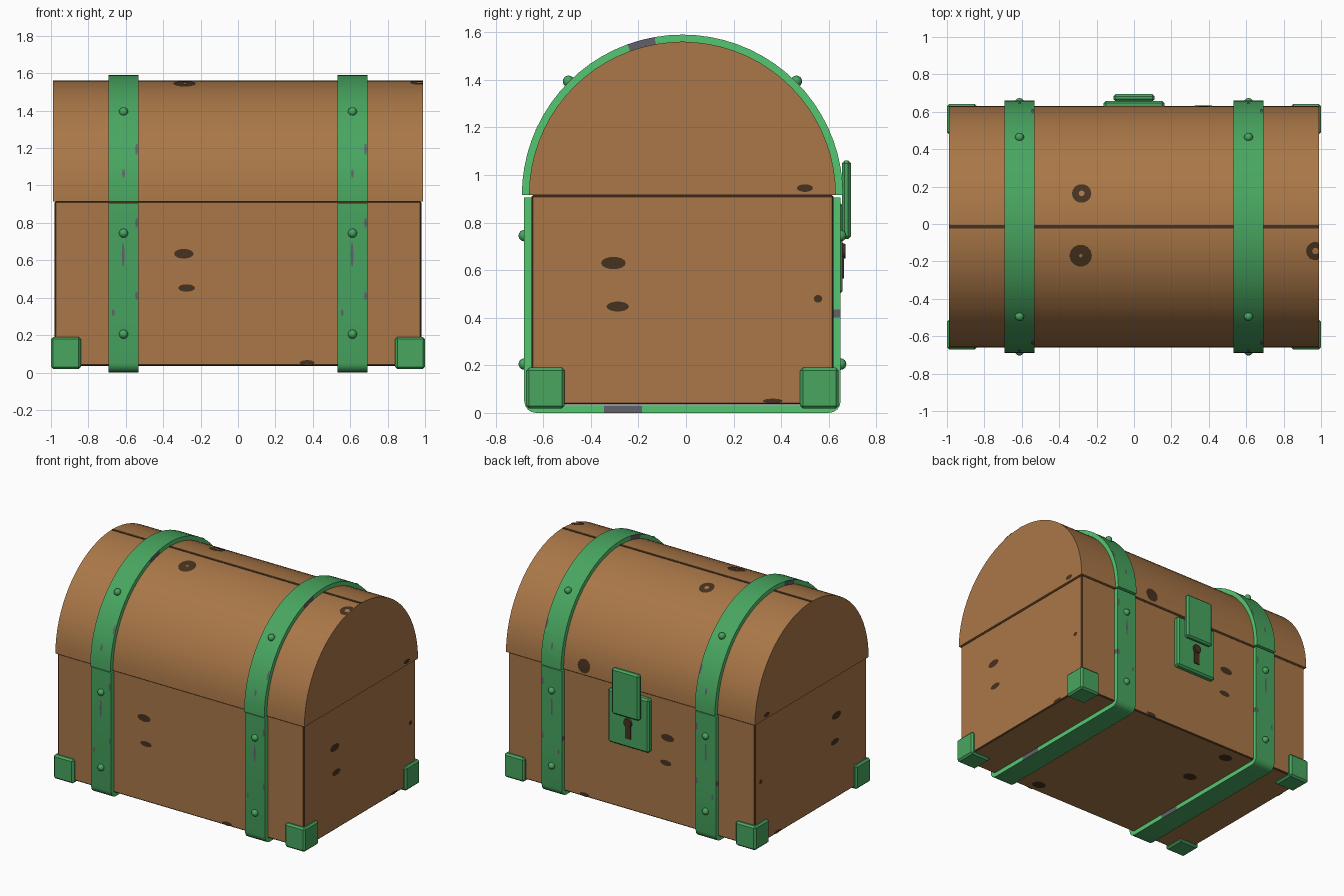
import bpy, bmesh
from math import sin, cos, pi, radians
from mathutils import Vector

if "Cube" in bpy.data.objects:
    bpy.data.objects.remove(bpy.data.objects["Cube"], do_unlink=True)


def make_mat(name, rgb):
    m = bpy.data.materials.new(name)
    m.use_nodes = True
    m.diffuse_color = (*rgb, 1)
    m.node_tree.nodes["Principled BSDF"].inputs["Base Color"].default_value = (*rgb, 1)
    return m


WOOD = make_mat("brown wood", (0.40, 0.185, 0.064))
DARK = make_mat("dark wood", (0.062, 0.032, 0.014))
GREEN = make_mat("green metal", (0.065, 0.38, 0.117))
LIGHT = make_mat("light green edge", (0.09, 0.57, 0.165))
GREY = make_mat("worn grey", (0.12, 0.12, 0.145))

YC, R, SEAM = -0.015, 0.645, 0.915      # lid axis, lid radius, lid seam height
BX, BY, BOTTOM = 0.98, 0.635, 0.035     # chest half sizes and underside
BAND_X, BAND_W = 0.612, 0.16
SEGS = 36


def finish(name, bm, mats, recalc=True):
    if recalc:
        bmesh.ops.recalc_face_normals(bm, faces=bm.faces)
    me = bpy.data.meshes.new(name)
    bm.to_mesh(me)
    bm.free()
    for m in mats:
        me.materials.append(m)
    ob = bpy.data.objects.new(name, me)
    bpy.context.collection.objects.link(ob)
    bpy.ops.object.select_all(action='DESELECT')
    ob.select_set(True)
    bpy.context.view_layer.objects.active = ob
    bpy.ops.object.shade_smooth_by_angle(angle=radians(30))
    return ob


def block(name, lo, hi, mats, bevel=0.0, bevel_mat=0):
    bm = bmesh.new()
    bmesh.ops.create_cube(bm, size=1)
    lo, hi = Vector(lo), Vector(hi)
    for v in bm.verts:
        v.co = (lo + hi) / 2 + v.co * (hi - lo)
    if bevel:
        bmesh.ops.bevel(bm, geom=bm.edges[:], offset=bevel, segments=1,
                        affect='EDGES', material=bevel_mat)
    return finish(name, bm, mats)


def arc(radius):
    angles = [pi * (i / SEGS - 0.5) for i in range(SEGS + 1)]
    return [(YC + radius * sin(t), SEAM + radius * cos(t)) for t in angles]


# Chest body with dark worn edges, and the barrel lid
block("chest_body", (-BX, YC - BY, BOTTOM), (BX, YC + BY, SEAM), [WOOD, DARK], 0.007, 1)
bm = bmesh.new()
lid_face = bm.faces.new([bm.verts.new((-0.99, y, z)) for y, z in arc(R)])
ext = bmesh.ops.extrude_face_region(bm, geom=[lid_face])
for v in ext["geom"]:
    if isinstance(v, bmesh.types.BMVert):
        v.co.x = 0.99
finish("lid", bm, [WOOD])


# Metal bands: a strip between two paths, with lighter sides and worn patches
def band(name, x, outer, inner, worn):
    bm = bmesh.new()
    rings = []
    for (oy, oz), (iy, iz) in zip(outer, inner):
        a, b = x - BAND_W / 2, x + BAND_W / 2
        rings.append([bm.verts.new(p) for p in
                      ((a, oy, oz), (b, oy, oz), (b, iy, iz), (a, iy, iz))])
    for p, q in zip(rings, rings[1:]):
        for k in range(4):
            n = (k + 1) % 4
            f = bm.faces.new((p[k], p[n], q[n], q[k]))
            if k % 2:
                c = f.calc_center_median()
                f.material_index = 2 if worn(c.y, c.z) else 1
    for end in (rings[0], rings[-1]):
        bm.faces.new(end).material_index = 1
    finish(name, bm, [GREEN, LIGHT, GREY])


def cradle(inset):
    # U-shaped path under the chest with rounded lower corners
    h, r = 0.665 - inset, 0.05 - inset
    pts = [(YC - h, 0.905)]
    for side in (-1, 1):
        turn = [(YC + side * (h - r + r * cos(a)), 0.05 - r * sin(a))
                for a in (0, pi / 8, pi / 4, 3 * pi / 8, pi / 2)]
        if side < 0:
            pts += turn + [(-0.345, inset), (-0.185, inset)]
        else:
            pts += turn[::-1] + [(YC + h, 0.4), (YC + h, 0.435)]
    return pts + [(YC + h, 0.905)]


def rivet(name, pos):
    bm = bmesh.new()
    bmesh.ops.create_uvsphere(bm, u_segments=12, v_segments=8, radius=0.024)
    bmesh.ops.translate(bm, verts=bm.verts, vec=pos)
    finish(name, bm, [GREEN])


for side, x in (("right", -BAND_X), ("left", BAND_X)):
    band(side + "_lid_band", x, arc(R + 0.03), arc(R - 0.002),
         lambda y, z: z > 1.4 and -0.25 < y < -0.12)
    band(side + "_chest_band", x, cradle(0), cradle(0.032),
         lambda y, z: (z < 0.05 and -0.34 < y < -0.19) or (y > 0.6 and 0.4 < z < 0.43))
    for s in (-1, 1):
        for z in (0.205, 0.745):
            rivet(side + "_chest_rivet", (x, YC + s * 0.665, z))
        rivet(side + "_lid_rivet", (x, YC + s * 0.479, SEAM + 0.479))

# Corner caps
for sx in (-1, 1):
    for sy in (-1, 1):
        xs = sorted((sx * 0.84, sx))
        ys = sorted((YC + sy * 0.495, YC + sy * 0.657))
        block("corner_cap", (xs[0], ys[0], 0.018), (xs[1], ys[1], 0.19), [GREEN], 0.012)

# Lock plate, hasp and keyhole
block("lock_plate", (-0.163, 0.61, 0.5), (0.163, 0.658, 0.885), [GREEN], 0.012)
block("hasp", (-0.11, 0.655, 0.73), (0.11, 0.694, 1.06), [GREEN], 0.012)
block("keyhole_slot", (-0.022, 0.65, 0.565), (0.022, 0.664, 0.68), [DARK])
bm = bmesh.new()
bmesh.ops.create_cone(bm, cap_ends=True, segments=16, radius1=0.036, radius2=0.03, depth=0.02)
for v in bm.verts:
    v.co = (v.co.x, 0.66 + v.co.z, 0.68 + v.co.y)
finish("keyhole_top", bm, [DARK])


# Surface maps used to lay thin painted marks on the chest
def wall(s, off=0.003):
    return lambda u, v: (u, YC + s * (BY + off), v)


def end(s, x=BX + 0.003):
    return lambda u, v: (s * x, u, v)


def under(u, v):
    return (u, v, BOTTOM - 0.003)


def dome(off=0.004):
    def place(u, v):
        u, t = max(-0.99, min(0.99, u)), v / R
        return (u, YC + (R + off) * sin(t), SEAM + (R + off) * cos(t))
    return place


def mark(name, place, u, v, ru, rv, mat, hole=0.0, n=14):
    bm = bmesh.new()
    loops = []
    for k in (1.0, max(hole, 0.02)):
        loops.append([bm.verts.new(place(u + k * ru * cos(2 * pi * i / n),
                                         v + k * rv * sin(2 * pi * i / n)))
                      for i in range(n)])
    a, b = loops
    for i in range(n):
        j = (i + 1) % n
        bm.faces.new((a[i], a[j], b[j], b[i]))
    bm.normal_update()
    for f in bm.faces:
        if f.normal.dot(f.calc_center_median() - Vector((0, YC, 0.8))) < 0:
            f.normal_flip()
    finish(name, bm, [mat], False)


# Wood knots
for s in (-1, 1):
    mark("wall_knot", wall(s), -0.29, 0.635, 0.052, 0.026, DARK)
    mark("wall_knot", wall(s), -0.275, 0.452, 0.045, 0.02, DARK)
    mark("wall_knot", wall(s), 0.37, 0.052, 0.04, 0.014, DARK)
    mark("end_knot", end(s), -0.305, 0.63, 0.052, 0.026, DARK)
    mark("end_knot", end(s), -0.287, 0.447, 0.047, 0.021, DARK)
    mark("end_knot", end(s), 0.555, 0.48, 0.018, 0.016, DARK)
    mark("end_knot", end(s), 0.365, 0.05, 0.042, 0.01, DARK)
    mark("lid_end_knot", end(s, 0.993), 0.5, 0.945, 0.034, 0.016, DARK)
for u, v, r, hole in ((-0.28, 0.18, 0.052, 0.3), (-0.285, -0.155, 0.06, 0.15),
                      (0.97, -0.13, 0.05, 0.35), (0.37, 0.95, 0.05, 0.0)):
    mark("lid_knot", dome(), u, v, r, r, DARK, hole)
for u, v in ((0.36, -0.57), (-0.37, 0.52), (-0.35, 0.17)):
    mark("underside_knot", under, u, v, 0.05, 0.04, DARK)

# Dark seam along the crown of the lid
block("crown_seam", (-0.99, YC - 0.01, SEAM + R - 0.004),
      (0.99, YC + 0.01, SEAM + R + 0.002), [DARK])

# Worn chips on the bands
for x in (-BAND_X, BAND_X):
    for s in (-1, 1):
        for du, z, h in ((-0.002, 0.63, 0.07), (0.07, 0.8, 0.03),
                         (0.07, 0.41, 0.025), (-0.055, 0.32, 0.02)):
            mark("band_chip", wall(s, 0.033), x + du, z, 0.008, h, GREY, 0, 6)
        for du, v, h in ((0.07, 0.74, 0.035), (0.0, 0.87, 0.025)):
            mark("lid_band_chip", dome(0.033), x + du, s * v, 0.008, h, GREY, 0, 6)
